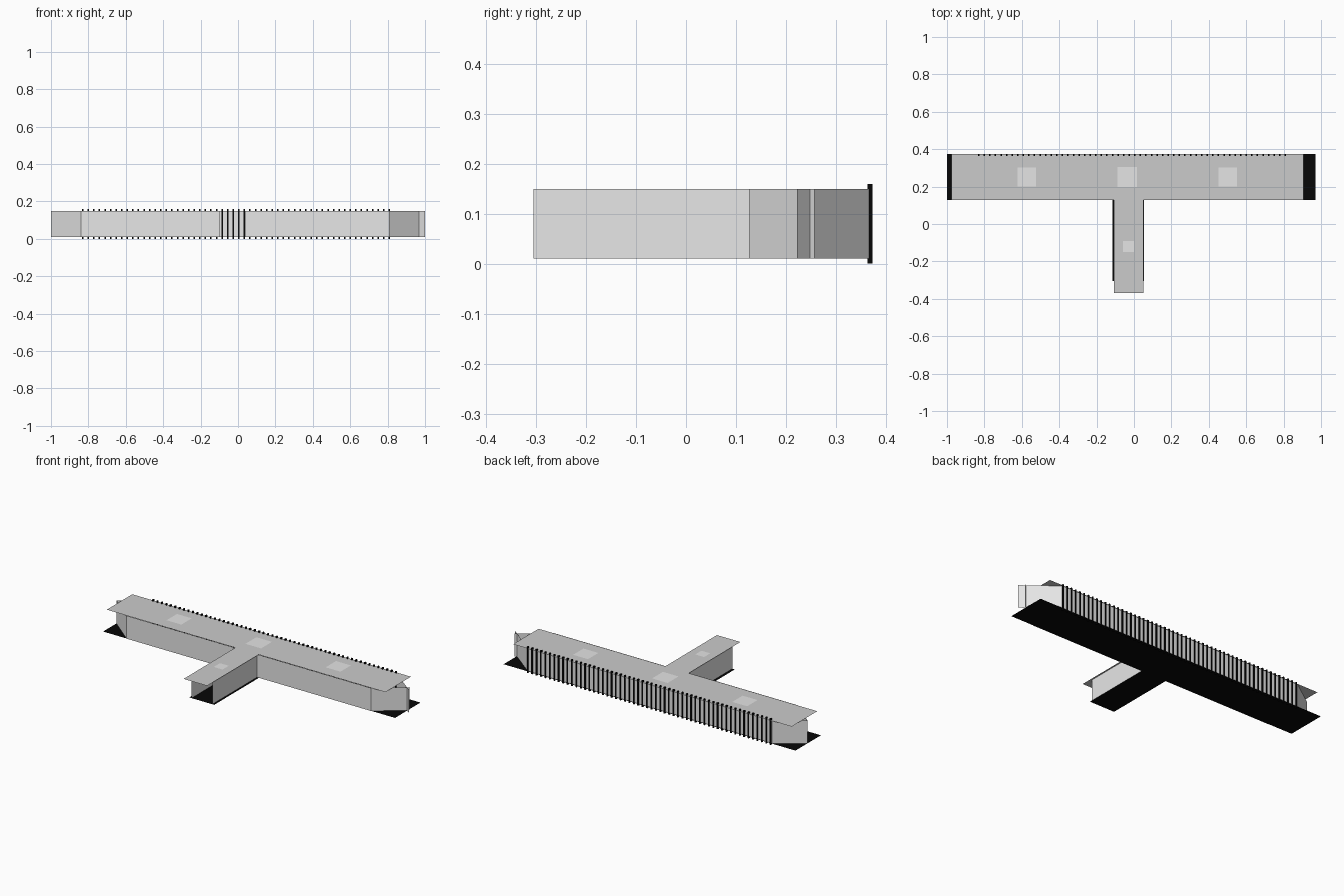
import bpy, bmesh
from mathutils import Matrix, Vector

if "Cube" in bpy.data.objects:
    bpy.data.objects.remove(bpy.data.objects["Cube"])


def material(name, value):
    m = bpy.data.materials.new(name)
    m.diffuse_color = (value, value, value, 1)
    m.use_nodes = True
    m.node_tree.nodes["Principled BSDF"].inputs["Base Color"].default_value = m.diffuse_color
    return m


WALL = material("wall pale grey", 0.8)
CEILING = material("ceiling grey", 0.6)
LIGHT = material("light panel grey", 0.78)
BLACK = material("black", 0.002)

Z0, Z1 = 0.01, 0.15          # floor and ceiling levels


def finish(name, bm, mat):
    me = bpy.data.meshes.new(name)
    bm.to_mesh(me)
    bm.free()
    me.materials.append(mat)
    ob = bpy.data.objects.new(name, me)
    bpy.context.collection.objects.link(ob)
    return ob


def sheet(name, outline, z, mat):
    """Flat horizontal polygon facing up."""
    bm = bmesh.new()
    bm.faces.new([bm.verts.new((x, y, z)) for x, y in outline])
    return finish(name, bm, mat)


def wall(name, a, b):
    """Thin upright panel running from a to b."""
    bm = bmesh.new()
    pts = [(*a, Z0), (*b, Z0), (*b, Z1), (*a, Z1)]
    bm.faces.new([bm.verts.new(p) for p in pts])
    return finish(name, bm, WALL)


def tee(x0, x1, y0, y1, sx0, sx1, sy):
    """T outline: long bar plus a stem toward the front."""
    return [(sx0, sy), (sx1, sy), (sx1, y0), (x1, y0),
            (x1, y1), (x0, y1), (x0, y0), (sx0, y0)]


# Floor and ceiling sheets, slightly offset from each other
sheet("floor", tee(-1.0, 0.97, 0.128, 0.373, -0.116, 0.053, -0.305), Z0, BLACK)
sheet("ceiling", tee(-0.975, 0.905, 0.128, 0.374, -0.108, 0.05, -0.37), Z1, CEILING)

# Corridor walls, with an open end on the stem
wall("front_wall_left", (-0.84, 0.126), (-0.10, 0.126))
wall("front_wall_right", (0.04, 0.126), (0.81, 0.126))
wall("back_wall", (0.81, 0.369), (-0.84, 0.369))
wall("stem_wall_left", (-0.10, 0.126), (-0.10, -0.305))
wall("stem_wall_right", (0.04, -0.305), (0.04, 0.126))

# Angled end walls; the right pair cross at the tip
wall("left_front_chamfer", (-1.0, 0.257), (-0.84, 0.126))
wall("left_back_chamfer", (-0.84, 0.369), (-1.0, 0.257))
wall("right_front_chamfer", (0.81, 0.126), (0.978, 0.257))
wall("right_back_chamfer", (1.0, 0.222), (0.81, 0.369))

# Ceiling light panels
for i, (x, y, s) in enumerate([(-0.573, 0.251, 0.1), (-0.036, 0.251, 0.105),
                               (0.501, 0.251, 0.1), (-0.029, -0.12, 0.06)]):
    h = s / 2
    sheet(f"light_panel_{i + 1}",
          [(x - h, y - h), (x + h, y - h), (x + h, y + h), (x - h, y + h)],
          Z1 + 0.002, LIGHT)

# Row of upright slats along the back wall
bm = bmesh.new()
for i in range(56):
    m = Matrix.Translation(Vector((-0.83 + 0.0298 * i, 0.368, 0.08)))
    bmesh.ops.create_cube(bm, size=1, matrix=m @ Matrix.Diagonal((0.008, 0.01, 0.16, 1)))
finish("back_slats", bm, BLACK)
